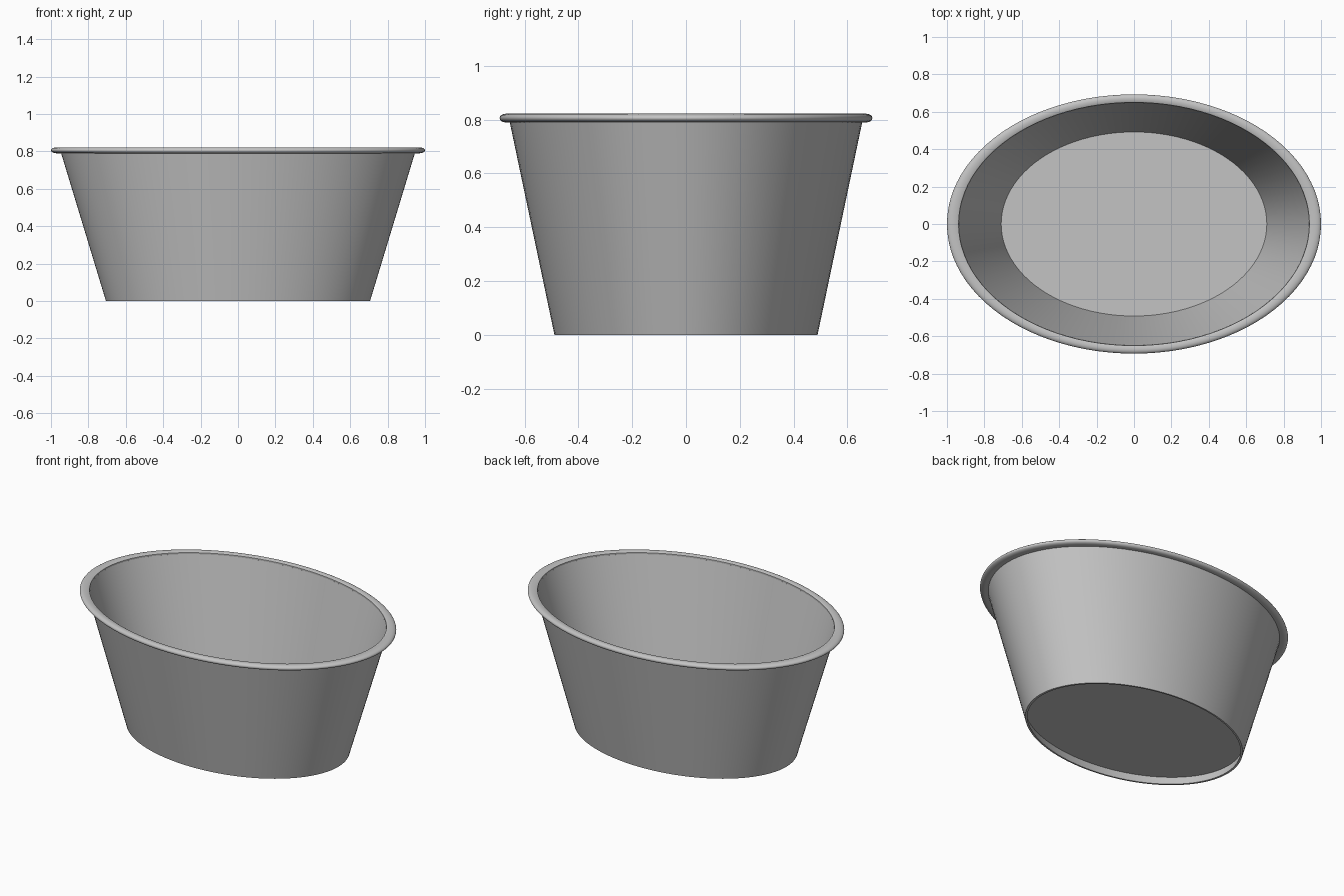
import bpy
import bmesh
from math import sin, cos, pi, radians

cube = bpy.data.objects.get("Cube")
if cube:
    bpy.data.objects.remove(cube, do_unlink=True)

SEGMENTS = 96
DEPTH_RATIO = 0.693   # oval depth against width

metal = bpy.data.materials.new("light grey metal")
metal.use_nodes = True
grey = (0.55, 0.55, 0.55, 1)
metal.diffuse_color = grey
metal.node_tree.nodes["Principled BSDF"].inputs["Base Color"].default_value = grey


def oval_lathe(name, profile, capped=False):
    """Sweep a (radius, z) profile round an oval; closed loop unless capped."""
    bm = bmesh.new()
    rings = []
    for r, z in profile:
        angles = [2 * pi * i / SEGMENTS for i in range(SEGMENTS)]
        rings.append([bm.verts.new((r * cos(a), r * DEPTH_RATIO * sin(a), z)) for a in angles])
    pairs = list(zip(rings, rings[1:]))
    if capped:
        bm.faces.new(rings[0])
        bm.faces.new(rings[-1])
    else:
        pairs.append((rings[-1], rings[0]))
    for low, high in pairs:
        for i in range(SEGMENTS):
            j = (i + 1) % SEGMENTS
            bm.faces.new((low[i], low[j], high[j], high[i]))
    bmesh.ops.recalc_face_normals(bm, faces=bm.faces)
    mesh = bpy.data.meshes.new(name)
    bm.to_mesh(mesh)
    bm.free()
    mesh.materials.append(metal)
    obj = bpy.data.objects.new(name, mesh)
    bpy.context.collection.objects.link(obj)
    bpy.ops.object.select_all(action="DESELECT")
    obj.select_set(True)
    bpy.context.view_layer.objects.active = obj
    bpy.ops.object.shade_smooth_by_angle(angle=radians(35))
    return obj


# Thin flared wall, open at the foot
oval_lathe("tub_wall", [(0.692, 0), (0.706, 0), (0.951, 0.808), (0.937, 0.808)])

# Floor raised above the foot ring
oval_lathe("tub_floor", [(0.714, 0.053), (0.716, 0.06)], capped=True)

# Rolled rim with a rounded outer edge
bead = [(0.968 + 0.032 * cos(a), 0.806 + 0.016 * sin(a))
        for a in (pi * (i / 12 - 0.5) for i in range(13))]
oval_lathe("rolled_rim", [(0.942, 0.792)] + bead + [(0.948, 0.821), (0.938, 0.817), (0.937, 0.806)])
